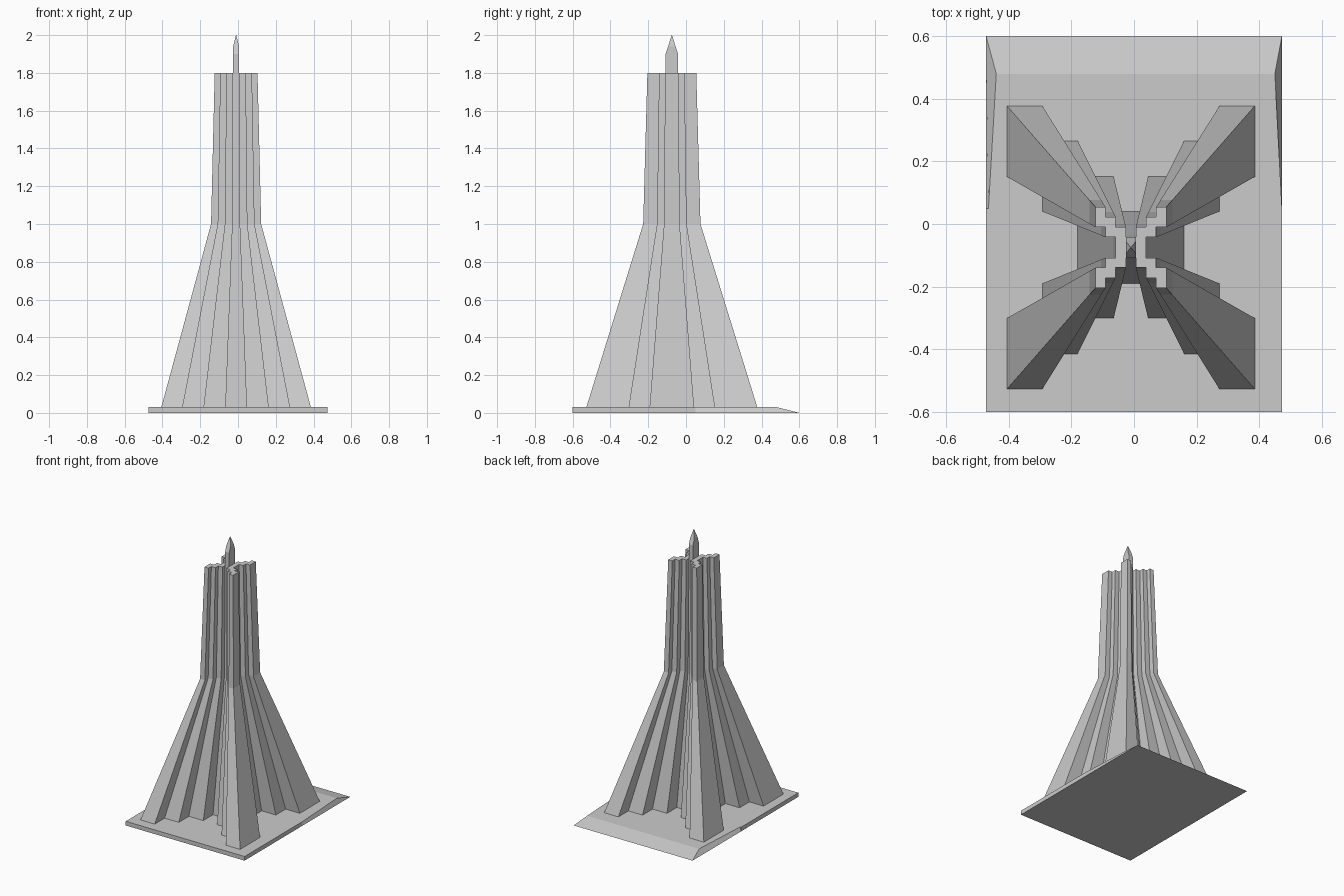
import bpy
import bmesh

cube = bpy.data.objects.get("Cube")
if cube:
    bpy.data.objects.remove(cube, do_unlink=True)

stone = bpy.data.materials.new("grey_stone")
stone.use_nodes = True
GREY = (0.6, 0.6, 0.6, 1)
stone.diffuse_color = GREY
stone.node_tree.nodes["Principled BSDF"].inputs["Base Color"].default_value = GREY

CENTRE_X, CENTRE_Y = -0.01, -0.075


def loft(name, rings):
    """Join rings of equal length with flat sides and cap both ends."""
    bm = bmesh.new()
    loops = [[bm.verts.new(p) for p in ring] for ring in rings]
    for low, high in zip(loops, loops[1:]):
        for i in range(len(low)):
            j = (i + 1) % len(low)
            bm.faces.new((low[i], low[j], high[j], high[i]))
    bm.faces.new(loops[0][::-1])
    bm.faces.new(loops[-1])
    bmesh.ops.remove_doubles(bm, verts=bm.verts, dist=0.0005)
    bmesh.ops.recalc_face_normals(bm, faces=bm.faces)
    mesh = bpy.data.meshes.new(name)
    bm.to_mesh(mesh)
    bm.free()
    mesh.materials.append(stone)
    obj = bpy.data.objects.new(name, mesh)
    bpy.context.collection.objects.link(obj)
    return obj


def ring(points, scale, z):
    return [(CENTRE_X + x * scale, CENTRE_Y + y * scale, z) for x, y in points]


# Plinth: slab with a ramp at the back and tapering bevels on its sides
W = 0.4725
foot = [(-W, -.6), (W, -.6), (W, .05), (W, .6), (-W, .6), (-W, .05), (-W, .05)]
deck = [(-W, -.6), (W, -.6), (W, .05), (.45, .48), (-.44, .48), (-.465, .05), (-W, .05)]
loft("plinth", [[(x, y, 0) for x, y in foot], [(x, y, .03) for x, y in deck]])

# Tower: stepped cross outline, mirrored from one quarter
U = (.055, .17, .283, .396)
V = (.115, .226, .34, .4525)
quarter = [(U[1], V[0]), (U[2], V[0]), (U[2], V[1]), (U[3], V[1]), (U[3], V[3]),
           (U[2], V[3]), (U[2], V[2]), (U[1], V[2]), (U[1], V[1]), (U[0], V[1]), (U[0], V[0])]
half = quarter + [(-x, y) for x, y in reversed(quarter)]
outline = half + [(x, -y) for x, y in reversed(half)]
loft("stepped_tower", [ring(outline, 1, .03), ring(outline, .335, 1), ring(outline, .286, 1.8)])

# Spire: narrow block tapering to a point
sx, sy = .016, .033


def spire_ring(x, y, z):
    return ring([(-x, -y), (x, -y), (x, y), (-x, y)], 1, z)


loft("spire", [spire_ring(sx, sy, 1.79), spire_ring(sx, sy, 1.9),
               spire_ring(sx, sy * .6, 1.94), spire_ring(.001, .001, 2)])
